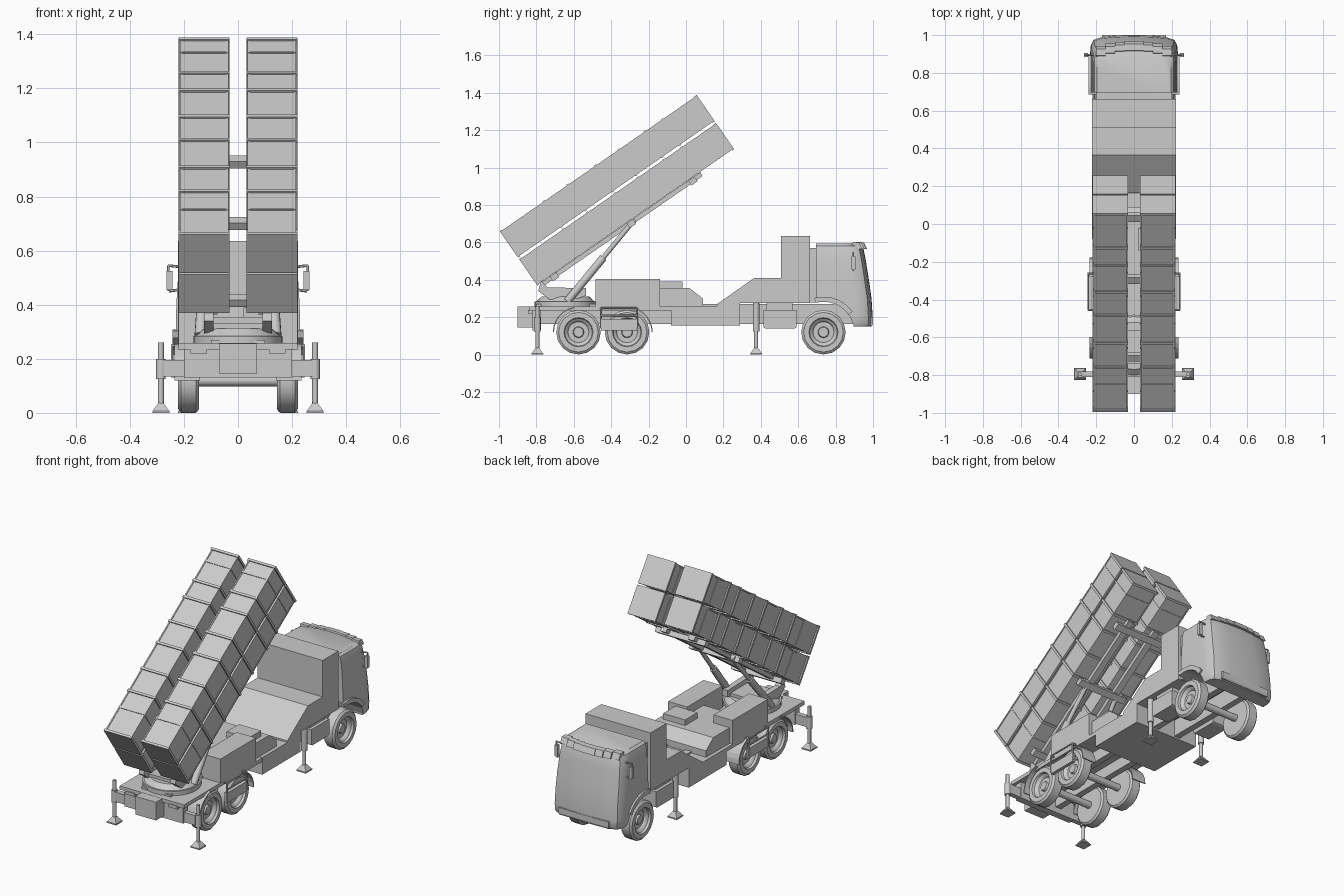
import bpy, bmesh, math
from mathutils import Matrix, Vector

if "Cube" in bpy.data.objects:
    bpy.data.objects.remove(bpy.data.objects["Cube"])

gray = bpy.data.materials.new("plain gray")
gray.diffuse_color = (0.6, 0.6, 0.6, 1)
gray.use_nodes = True
gray.node_tree.nodes["Principled BSDF"].inputs["Base Color"].default_value = gray.diffuse_color


def finish(name, bm, smooth=False):
    bmesh.ops.recalc_face_normals(bm, faces=bm.faces)
    me = bpy.data.meshes.new(name)
    bm.to_mesh(me)
    bm.free()
    me.materials.append(gray)
    ob = bpy.data.objects.new(name, me)
    bpy.context.collection.objects.link(ob)
    if smooth:
        bpy.ops.object.select_all(action='DESELECT')
        ob.select_set(True)
        bpy.context.view_layer.objects.active = ob
        bpy.ops.object.shade_smooth_by_angle(angle=math.radians(35))
    return ob


def add_box(bm, x0, x1, y0, y1, z0, z1):
    m = Matrix.Translation(((x0 + x1) / 2, (y0 + y1) / 2, (z0 + z1) / 2))
    m = m @ Matrix.Diagonal((abs(x1 - x0), y1 - y0, z1 - z0, 1))
    bmesh.ops.create_cube(bm, size=1, matrix=m)


def box(name, *dims):
    bm = bmesh.new()
    add_box(bm, *dims)
    return finish(name, bm)


def add_prism(bm, pts, x0, x1):
    """Extrude a side outline of (y, z) points across x."""
    a = [bm.verts.new((x0, y, z)) for y, z in pts]
    b = [bm.verts.new((x1, y, z)) for y, z in pts]
    bm.faces.new(a)
    bm.faces.new(b[::-1])
    for i in range(len(pts)):
        j = (i + 1) % len(pts)
        bm.faces.new((a[i], b[i], b[j], a[j]))


def prism(name, pts, x0, x1, smooth=False):
    bm = bmesh.new()
    add_prism(bm, pts, x0, x1)
    return finish(name, bm, smooth)


def add_rod(bm, p, q, r, r2=None, n=12):
    p, q = Vector(p), Vector(q)
    d = q - p
    m = Matrix.Translation((p + q) / 2) @ d.to_track_quat('Z', 'Y').to_matrix().to_4x4()
    bmesh.ops.create_cone(bm, cap_ends=True, segments=n, radius1=r,
                          radius2=r if r2 is None else r2, depth=d.length, matrix=m)


def arc(cy, cz, r, a0, a1, n):
    return [(cy + r * math.cos(math.radians(a0 + (a1 - a0) * i / n)),
             cz + r * math.sin(math.radians(a0 + (a1 - a0) * i / n))) for i in range(n + 1)]


# Tilted launcher: local y runs along the canisters, local z across them
tilt = Matrix.Translation((0, -0.795, 0.37)) @ Matrix.Rotation(math.radians(34.7), 4, 'X')
L, H = 1.28, 0.353
ribs = [0.285, 0.44, 0.62, 0.77, 0.94, 1.055]
for s in (1, -1):
    for row, z0 in (("lower", 0.0), ("upper", 0.181)):
        z1 = z0 + 0.172
        bm = bmesh.new()
        add_box(bm, s * 0.039, s * 0.212, 0.004, L - 0.004, z0 + 0.007, z1 - 0.007)
        # end flanges and ribs
        for t in [0.007] + ribs + [L - 0.007]:
            add_box(bm, s * 0.031, s * 0.22, t - 0.007, t + 0.007, z0, z1)
        # extra ribs on the broad faces only
        for t in (0.17, 1.19):
            add_box(bm, s * 0.036, s * 0.215, t - 0.005, t + 0.005, z0 + 0.003, z1 - 0.003)
        # edge rails
        for xa in (0.036, 0.207):
            for za in (z0 + 0.004, z1 - 0.012):
                add_box(bm, s * xa, s * (xa + 0.008), 0.004, L - 0.004, za, za + 0.008)
        bm.transform(tilt)
        finish(row + "_canister", bm)
    # carrying rail under each column
    bm = bmesh.new()
    add_box(bm, s * 0.075, s * 0.115, 0.02, 1.06, -0.022, 0.002)
    bm.transform(tilt)
    finish("carrying_rail", bm)

# Cross beams tying the two columns
bm = bmesh.new()
for t in (0.1, 0.6, 1.0):
    add_box(bm, -0.17, 0.17, t - 0.018, t + 0.022, -0.03, 0.001)
bm.transform(tilt)
finish("cross_beams", bm)

# Turntable, cradle and lifting cylinders
bm = bmesh.new()
add_rod(bm, (0, -0.645, 0.25), (0, -0.645, 0.285), 0.165, n=32)
add_rod(bm, (0, -0.645, 0.285), (0, -0.645, 0.312), 0.155, 0.125, n=32)
finish("turntable", bm, True)
cradle = [(-0.79, 0.34), (-0.775, 0.395), (-0.74, 0.36), (-0.535, 0.355), (-0.535, 0.315),
          (-0.61, 0.29), (-0.73, 0.295)]
for s in (1, -1):
    prism("cradle_side", cradle, s * 0.09, s * 0.125)
    bm = bmesh.new()
    a, b = Vector((s * 0.14, -0.635, 0.285)), Vector((s * 0.11, -0.285, 0.71))
    add_rod(bm, a, a.lerp(b, 0.55), 0.021)
    add_rod(bm, a.lerp(b, 0.55), b, 0.013)
    add_rod(bm, b - Vector((0.03, 0, 0)), b + Vector((0.03, 0, 0)), 0.018)
    finish("lift_cylinder", bm, True)
box("cradle_floor", -0.09, 0.09, -0.74, -0.56, 0.295, 0.33)

# Chassis
box("rear_deck", -0.22, 0.22, -0.84, -0.08, 0.235, 0.258)
box("rear_box", -0.07, 0.07, -0.9, -0.815, 0.145, 0.257)
box("rear_cross_frame", -0.2, 0.2, -0.82, -0.775, 0.13, 0.236)
for s in (1, -1):
    box("frame_rail", s * 0.06, s * 0.1, -0.8, 0.9, 0.165, 0.27)
    box("tail_lamp", s * 0.115, s * 0.175, -0.845, -0.82, 0.22, 0.24)
prism("middle_bed", [(-0.08, 0.26), (-0.08, 0.155), (0.29, 0.155), (0.29, 0.277), (0.66, 0.277),
                     (0.66, 0.41), (0.365, 0.41), (0.165, 0.27), (0.165, 0.26)], -0.222, 0.222)
box("tall_cabinet", -0.222, 0.222, 0.508, 0.662, 0.277, 0.635)
box("cab_link", -0.2, 0.2, 0.66, 0.71, 0.28, 0.57)

# Equipment on the rear deck
for s in (1, -1):
    box("side_locker", s * 0.09, s * 0.22, -0.485, -0.14, 0.256, 0.405)
prism("engine_housing", [(-0.3, 0.256), (0.09, 0.256), (0.09, 0.3), (0.02, 0.355), (-0.3, 0.355)],
      -0.2, 0.2)
box("housing_top", 0.02, 0.17, -0.14, -0.02, 0.35, 0.39)

# Cab: stacked rounded outlines, with wheel arches cut out
levels = [(0.15, 0.99, 0.222), (0.165, 0.998, 0.23), (0.205, 0.998, 0.232), (0.3, 0.992, 0.23),
          (0.4, 0.978, 0.228), (0.5, 0.962, 0.222), (0.56, 0.95, 0.216), (0.582, 0.94, 0.21),
          (0.594, 0.915, 0.195)]
bm = bmesh.new()
rings = []
for z, yf, w in levels:
    half = [(1, 0.695), (1, yf - 0.09), (0.985, yf - 0.05), (0.92, yf - 0.023),
            (0.75, yf - 0.01), (0.4, yf - 0.002)]
    outline = [(w * a, y) for a, y in half] + [(0, yf)] + [(-w * a, y) for a, y in half[::-1]]
    rings.append([bm.verts.new((x, y, z)) for x, y in outline])
for a, b in zip(rings, rings[1:]):
    for i in range(len(a)):
        j = (i + 1) % len(a)
        bm.faces.new((a[i], a[j], b[j], b[i]))
bm.faces.new(rings[0][::-1])
bm.faces.new(rings[-1])
cab = finish("cab", bm, True)
cutter = prism("arch_cutter", arc(0.735, 0.12, 0.165, 0, 360, 24)[:-1], -0.4, 0.4)
cutter.hide_render = True
cutter.hide_viewport = True
mod = cab.modifiers.new("wheel_arches", 'BOOLEAN')
mod.operation = 'DIFFERENCE'
mod.solver = 'EXACT'
mod.object = cutter

# Sun visor and bumper
bm = bmesh.new()
for i in range(8):
    x0, x1 = -0.2 + 0.05 * i, -0.15 + 0.05 * i
    y = 0.965 - 0.9 * ((x0 + x1) / 2) ** 2
    add_prism(bm, [(y - 0.05, 0.588), (y - 0.045, 0.602), (y - 0.012, 0.6), (y + 0.004, 0.565),
                   (y - 0.01, 0.565)], x0, x1)
finish("sun_visor", bm)
prism("bumper", [(0.9, 0.155), (0.995, 0.155), (1.0, 0.165), (1.0, 0.2), (0.9, 0.2)], -0.17, 0.17)

for s in (1, -1):
    # Front fenders and mirrors
    prism("front_fender", arc(0.735, 0.12, 0.19, 35, 105, 7) + arc(0.735, 0.12, 0.163, 105, 35, 7),
          s * 0.15, s * 0.242)
    bm = bmesh.new()
    add_box(bm, s * 0.243, s * 0.265, 0.885, 0.905, 0.455, 0.525)
    add_rod(bm, (s * 0.215, 0.895, 0.54), (s * 0.258, 0.895, 0.545), 0.005, n=6)
    add_rod(bm, (s * 0.258, 0.895, 0.545), (s * 0.255, 0.895, 0.45), 0.005, n=6)
    add_rod(bm, (s * 0.22, 0.895, 0.455), (s * 0.255, 0.895, 0.45), 0.005, n=6)
    finish("mirror", bm)

    # Wheels: tyre outline spun around the axle
    for wy in (-0.575, -0.315, 0.735):
        bm = bmesh.new()
        prof = [(0.145, 0), (0.145, 0.108), (0.155, 0.119), (0.21, 0.119), (0.221, 0.106),
                (0.221, 0.078), (0.207, 0.074), (0.2, 0.062), (0.188, 0.056), (0.188, 0.03),
                (0.2, 0.026), (0.2, 0)]
        vs = [bm.verts.new((s * x, wy, 0.12 + r)) for x, r in prof]
        es = [bm.edges.new(p) for p in zip(vs, vs[1:])]
        bmesh.ops.spin(bm, geom=vs + es, cent=(0, wy, 0.12), axis=(1, 0, 0),
                       angle=math.tau, steps=16, use_duplicate=False)
        bmesh.ops.remove_doubles(bm, verts=bm.verts, dist=0.0004)
        finish("wheel", bm, True)

    # Rear mudguards
    for wy, a0, a1 in ((-0.575, 100, 180), (-0.315, 0, 75)):
        prism("rear_mudguard", arc(wy, 0.12, 0.137, a0, a1, 6) + arc(wy, 0.12, 0.131, a1, a0, 6),
              s * 0.14, s * 0.235)

    # Side guard hoop with box
    bm = bmesh.new()
    for y in (-0.455, -0.262):
        add_rod(bm, (s * 0.21, y, 0.25), (s * 0.243, y, 0.25), 0.005, n=6)
        add_rod(bm, (s * 0.243, y, 0.25), (s * 0.243, y, 0.14), 0.005, n=6)
    for z in (0.25, 0.21):
        add_rod(bm, (s * 0.243, -0.455, z), (s * 0.243, -0.262, z), 0.005, n=6)
    add_box(bm, s * 0.225, s * 0.245, -0.455, -0.262, 0.13, 0.19)
    finish("side_guard", bm)

    # Fuel tank with hanger
    tank = [(0.415, 0.145), (0.425, 0.14), (0.58, 0.14), (0.59, 0.145), (0.59, 0.24), (0.415, 0.24)]
    prism("fuel_tank", tank, s * 0.1, s * 0.21)
    box("tank_hanger", s * 0.1, s * 0.19, 0.43, 0.57, 0.24, 0.28)

    # Stabiliser jacks: rear pair on outriggers, front pair under the bed
    box("outrigger", s * 0.18, s * 0.275, -0.81, -0.78, 0.135, 0.195)
    for jx, jy, top, mid in ((0.285, -0.795, 0.26, 0.2), (0.19, 0.375, 0.28, 0.28)):
        bm = bmesh.new()
        x = s * jx
        add_rod(bm, (x, jy, 0.125), (x, jy, mid), 0.018)
        add_rod(bm, (x, jy, 0.03), (x, jy, top), 0.011)
        add_rod(bm, (x, jy, 0.006), (x, jy, 0.038), 0.044, 0.012, n=4)
        bmesh.ops.rotate(bm, verts=bm.verts, cent=(x, jy, 0), matrix=Matrix.Rotation(math.pi / 4, 3, 'Z'))
        add_box(bm, x - 0.032, x + 0.032, jy - 0.032, jy + 0.032, 0, 0.007)
        finish("stabiliser_jack", bm, True)
for wy in (-0.575, -0.315, 0.735):
    bm = bmesh.new()
    add_rod(bm, (-0.15, wy, 0.12), (0.15, wy, 0.12), 0.022)
    finish("axle", bm, True)
